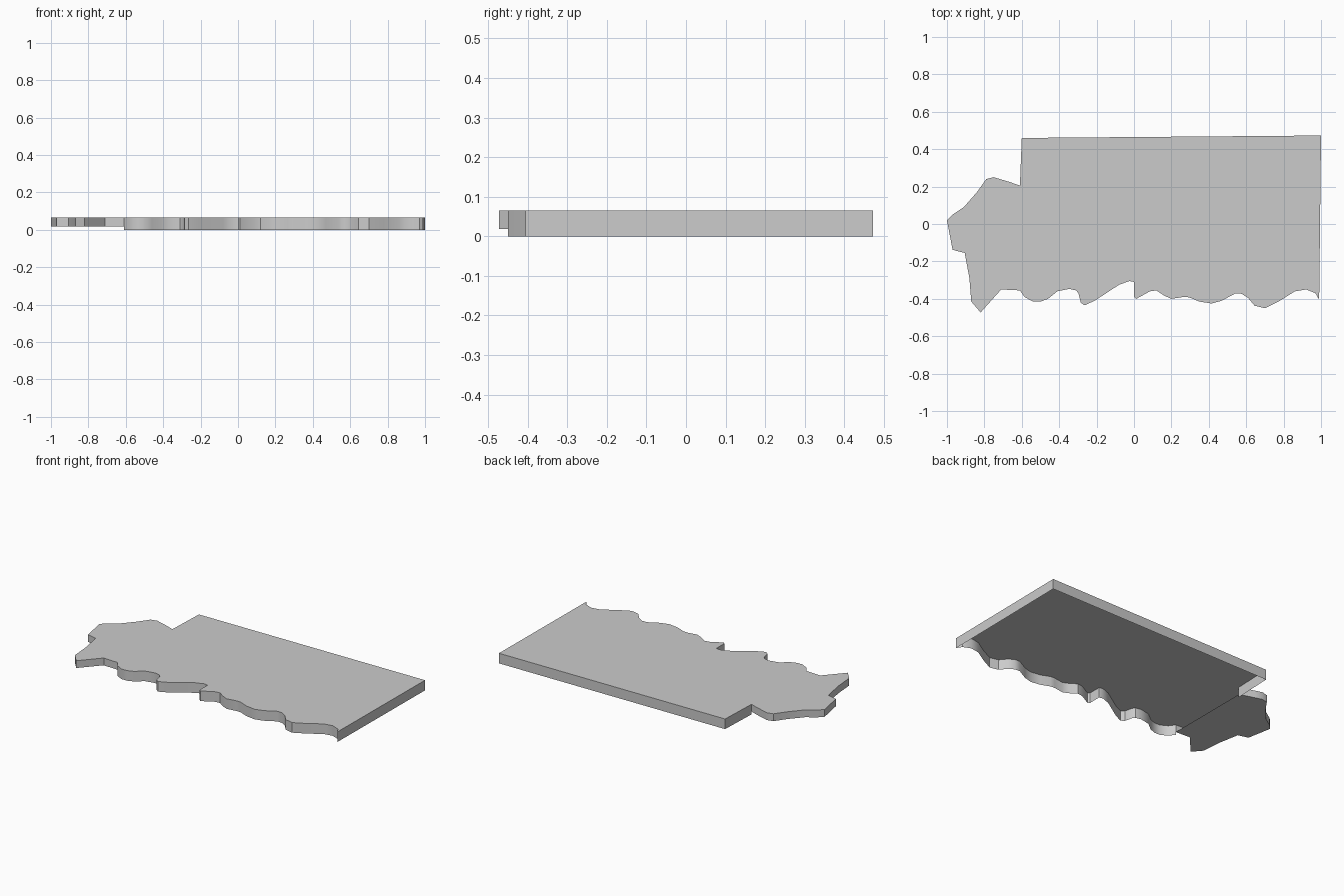
import bpy, bmesh

if "Cube" in bpy.data.objects:
    bpy.data.objects.remove(bpy.data.objects["Cube"])

TOP = 0.065

# Wavy front edge of the main deck, right to left
front = [(.99, -.405), (.97, -.37), (.92, -.35), (.86, -.36), (.78, -.41), (.70, -.45),
         (.645, -.437), (.61, -.395), (.575, -.373), (.54, -.372), (.47, -.41), (.415, -.425),
         (.35, -.415), (.295, -.392), (.265, -.39), (.2, -.4), (.165, -.385), (.12, -.355),
         (.085, -.36), (.012, -.4), (0, -.39), (0, -.31), (-.025, -.305), (-.08, -.325),
         (-.21, -.41), (-.265, -.435), (-.285, -.42), (-.297, -.37), (-.31, -.355),
         (-.345, -.347), (-.41, -.36), (-.46, -.4), (-.5, -.415), (-.54, -.415),
         (-.585, -.39), (-.61, -.355)]

# Irregular end, from the front seam point round to the back seam point
tip = [(-.61, -.355), (-.71, -.35), (-.82, -.473), (-.87, -.415), (-.88, -.29), (-.905, -.155),
       (-.97, -.138), (-1, .02), (-.97, .05), (-.91, .09), (-.84, .17), (-.79, .24),
       (-.75, .25), (-.71, .238), (-.66, .223), (-.61, .205)]

# Straight sides of the main deck
straight = [(-.61, .205), (-.60, .46), (1, .473)]


def shell(name, outline, z_low, seam, closed):
    """Top sheet with a skirt; the edge between the two seam points stays open."""
    pts = outline[::-1]
    bm = bmesh.new()
    hi = [bm.verts.new((x, y, TOP)) for x, y in pts]
    lo = [bm.verts.new((x, y, z_low)) for x, y in pts]
    bm.faces.new(hi)
    if closed:
        bm.faces.new(lo[::-1])
    n = len(pts)
    for i in range(n):
        j = (i + 1) % n
        if {pts[i], pts[j]} != seam:
            bm.faces.new((lo[i], lo[j], hi[j], hi[i]))
    mesh = bpy.data.meshes.new(name)
    bm.to_mesh(mesh)
    bm.free()
    obj = bpy.data.objects.new(name, mesh)
    bpy.context.collection.objects.link(obj)
    bpy.ops.object.select_all(action='DESELECT')
    obj.select_set(True)
    bpy.context.view_layer.objects.active = obj
    bpy.ops.object.shade_smooth_by_angle(angle=0.6)
    return obj


seam = {tip[0], tip[-1]}
# Main deck, hollow below
shell("main_deck", front + straight, 0.0, seam, closed=False)
# Thinner end piece with a closed underside
shell("end_piece", tip, 0.018, seam, closed=True)
